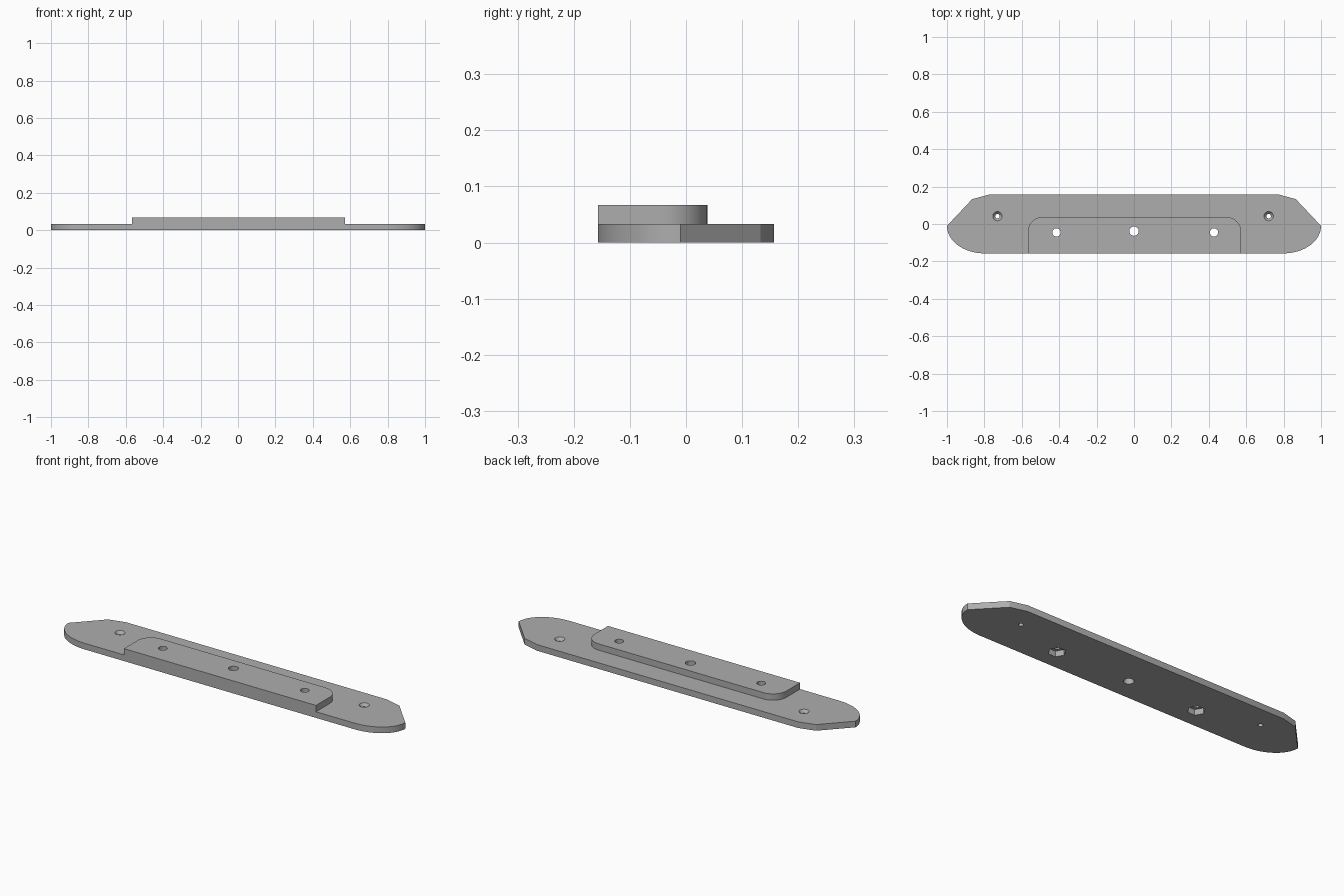
import bpy, bmesh
from math import cos, sin, pi, radians

cube = bpy.data.objects.get("Cube")
if cube:
    bpy.data.objects.remove(cube, do_unlink=True)

BASE, TOP = 0.033, 0.067
FRONT, BACK = -0.157, 0.157

grey = bpy.data.materials.new("plain_grey")
grey.use_nodes = True
colour = (0.42, 0.42, 0.42, 1)
grey.diffuse_color = colour
grey.node_tree.nodes["Principled BSDF"].inputs["Base Color"].default_value = colour


def make_object(name, bm):
    bmesh.ops.recalc_face_normals(bm, faces=bm.faces)
    mesh = bpy.data.meshes.new(name)
    bm.to_mesh(mesh)
    bm.free()
    obj = bpy.data.objects.new(name, mesh)
    bpy.context.collection.objects.link(obj)
    mesh.materials.append(grey)
    return obj


def loft(name, sections):
    """Closed solid through matching rings of points, from bottom to top."""
    bm = bmesh.new()
    rings = [[bm.verts.new(p) for p in ring] for ring in sections]
    bm.faces.new(rings[0])
    bm.faces.new(rings[-1])
    for low, high in zip(rings, rings[1:]):
        for i in range(len(low)):
            j = (i + 1) % len(low)
            bm.faces.new((low[i], low[j], high[j], high[i]))
    return make_object(name, bm)


def prism(name, outline, z0, z1):
    return loft(name, [[(x, y, z) for x, y in outline] for z in (z0, z1)])


def arc(cx, cy, rx, ry, start, end, steps=16):
    angles = [radians(start + (end - start) * i / steps) for i in range(steps + 1)]
    return [(cx + rx * cos(a), cy + ry * sin(a)) for a in angles]


def cutter(name, x, y, profile, sides=32):
    """Turned cutting tool from (radius, height) pairs."""
    rings = [[(x + r * cos(2 * pi * i / sides), y + r * sin(2 * pi * i / sides), z)
              for i in range(sides)] for r, z in profile]
    tool = loft(name, rings)
    tool.hide_render = True
    return tool


# Long base plate: rounded front corners, chamfered back corners
half = arc(0.8, -0.01, 0.2, 0.147, -90, 0) + [(0.865, 0.133), (0.775, BACK)]
plate = prism("base_plate", half + [(-x, y) for x, y in reversed(half)], 0, BASE)

# Raised block with rounded back corners
R = 0.08
block_outline = ([(-0.567, FRONT), (0.573, FRONT)]
                 + arc(0.573 - R, 0.038 - R, R, R, 0, 90)
                 + arc(-0.567 + R, 0.038 - R, R, R, 90, 180))
block = prism("raised_block", block_outline, BASE, TOP)

# Bolt holes, nut recesses and countersunk screw holes
tools = [cutter("centre_hole_cutter", 0, -0.038, [(0.025, -0.1), (0.025, 0.2)])]
for side, x in (("right", -0.415), ("left", 0.428)):
    tools.append(cutter(side + "_bolt_cutter", x, -0.045, [(0.022, -0.1), (0.022, 0.2)]))
    tools.append(cutter(side + "_nut_cutter", x, -0.045, [(0.043, -0.1), (0.043, 0.03)], 6))
for side, x in (("right", -0.73), ("left", 0.72)):
    tools.append(cutter(side + "_screw_cutter", x, 0.042,
                        [(0.012, -0.1), (0.012, 0.018), (0.025, BASE), (0.025, 0.2)]))

for part in (plate, block):
    for tool in tools:
        if part is block and ("nut" in tool.name or "screw" in tool.name):
            continue
        mod = part.modifiers.new(tool.name, 'BOOLEAN')
        mod.operation = 'DIFFERENCE'
        mod.solver = 'EXACT'
        mod.object = tool
    bpy.ops.object.select_all(action='DESELECT')
    bpy.context.view_layer.objects.active = part
    part.select_set(True)
    for mod in list(part.modifiers):
        bpy.ops.object.modifier_apply(modifier=mod.name)
    bpy.ops.object.shade_smooth_by_angle(angle=radians(25))

for tool in tools:
    bpy.data.objects.remove(tool, do_unlink=True)
